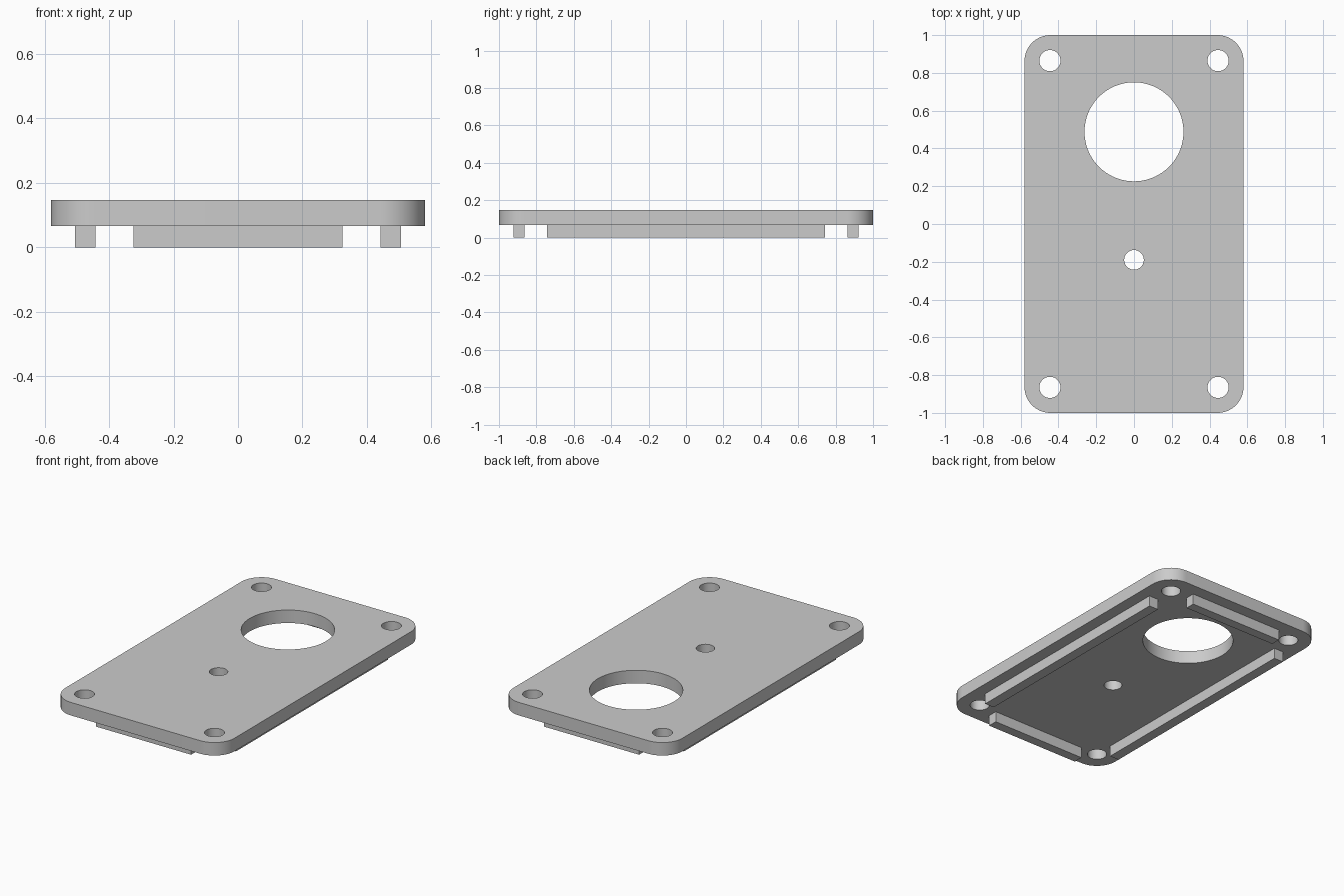
import bpy, bmesh
from math import cos, sin, pi, radians

if "Cube" in bpy.data.objects:
    bpy.data.objects.remove(bpy.data.objects["Cube"])

Z0, Z1 = 0.067, 0.1475  # underside and top of the plate


def arc(cx, cy, r, a0, a1, n):
    return [(cx + r * cos(a0 + (a1 - a0) * i / n),
             cy + r * sin(a0 + (a1 - a0) * i / n)) for i in range(n + 1)]


def circle(cx, cy, r, n=64):
    return arc(cx, cy, r, 0, 2 * pi, n)[:-1]


def rounded_rect(hx, hy, r, n=16):
    pts = []
    for k, (sx, sy) in enumerate([(1, 1), (-1, 1), (-1, -1), (1, -1)]):
        pts += arc(sx * (hx - r), sy * (hy - r), r, k * pi / 2, (k + 1) * pi / 2, n)
    return pts


def extruded_plate(name, loops, z0, z1):
    curve = bpy.data.curves.new(name, 'CURVE')
    curve.dimensions, curve.fill_mode = '2D', 'BOTH'
    curve.extrude = (z1 - z0) / 2
    for loop in loops:
        s = curve.splines.new('POLY')
        s.points.add(len(loop) - 1)
        for p, (x, y) in zip(s.points, loop):
            p.co = (x, y, 0, 1)
        s.use_cyclic_u = True
    ob = bpy.data.objects.new(name, curve)
    ob.location.z = (z0 + z1) / 2
    bpy.context.collection.objects.link(ob)
    bpy.ops.object.select_all(action='DESELECT')
    ob.select_set(True)
    bpy.context.view_layer.objects.active = ob
    bpy.ops.object.convert(target='MESH')
    ob = bpy.context.object
    # weld caps to walls
    bm = bmesh.new()
    bm.from_mesh(ob.data)
    bmesh.ops.remove_doubles(bm, verts=bm.verts, dist=1e-5)
    bmesh.ops.recalc_face_normals(bm, faces=bm.faces)
    bm.to_mesh(ob.data)
    bm.free()
    bpy.ops.object.shade_smooth_by_angle(angle=radians(30))
    return ob


def box(name, x0, x1, y0, y1, z0, z1):
    bpy.ops.mesh.primitive_cube_add(size=1, location=((x0 + x1) / 2, (y0 + y1) / 2, (z0 + z1) / 2))
    ob = bpy.context.object
    ob.name = name
    ob.scale = (x1 - x0, y1 - y0, z1 - z0)


# Cover plate: rounded outline, corner screw holes, large opening, small centre hole
loops = [rounded_rect(0.58, 1.0, 0.138)]
loops += [circle(sx * 0.445, sy * 0.865, 0.056, 48) for sx in (-1, 1) for sy in (-1, 1)]
loops += [circle(0, 0.488, 0.262, 96), circle(0, -0.19, 0.052, 48)]
extruded_plate("cover_plate", loops, Z0, Z1)

# Locating ribs under the plate, one along each edge
for side, s in (("left", -1), ("right", 1)):
    x0, x1 = sorted((s * 0.442, s * 0.506))
    box(side + "_rib", x0, x1, -0.743, 0.743, 0, Z0)
for side, s in (("front", -1), ("back", 1)):
    y0, y1 = sorted((s * 0.863, s * 0.923))
    box(side + "_rib", -0.325, 0.325, y0, y1, 0, Z0)
